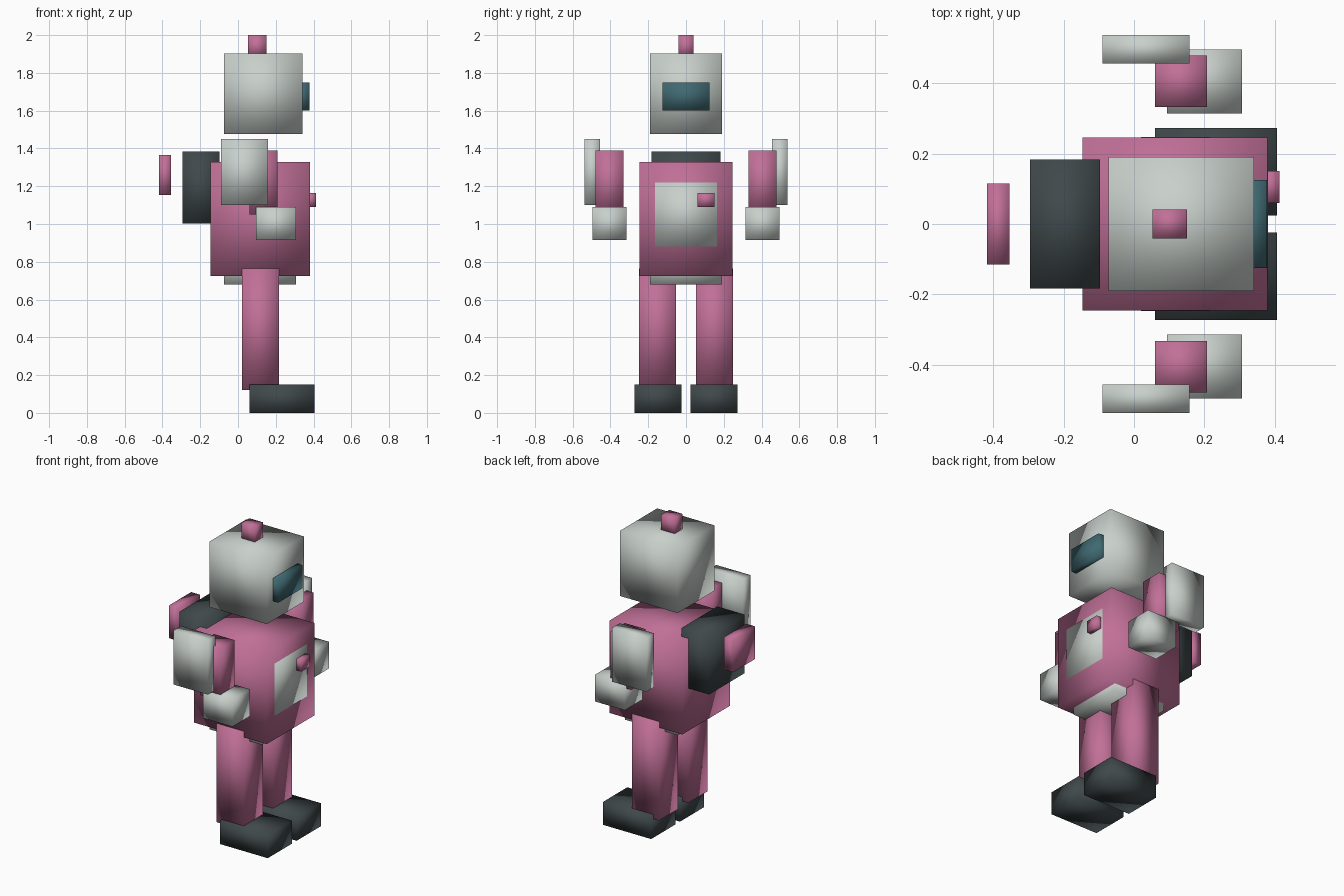
import bpy, bmesh
from mathutils import Vector

if "Cube" in bpy.data.objects:
    bpy.data.objects.remove(bpy.data.objects["Cube"])


def material(name, rgb):
    mat = bpy.data.materials.new(name)
    mat.diffuse_color = (*rgb, 1.0)
    mat.use_nodes = True
    mat.node_tree.nodes["Principled BSDF"].inputs["Base Color"].default_value = mat.diffuse_color
    return mat


PINK = material("pink", (0.53, 0.16, 0.31))
PALE = material("pale_grey", (0.58, 0.63, 0.60))
DARK = material("charcoal", (0.05, 0.065, 0.07))
TEAL = material("teal", (0.05, 0.14, 0.165))


def box(name, x, y, z, mat):
    """Softly shaded box from (min, max) ranges on each axis."""
    lo, hi = Vector((x[0], y[0], z[0])), Vector((x[1], y[1], z[1]))
    centre = (lo + hi) / 2
    bm = bmesh.new()
    bmesh.ops.create_cube(bm, size=1)
    bmesh.ops.scale(bm, vec=hi - lo, verts=bm.verts)
    for face in bm.faces:
        face.smooth = True
    mesh = bpy.data.meshes.new(name)
    bm.to_mesh(mesh)
    bm.free()
    mesh.materials.append(mat)
    obj = bpy.data.objects.new(name, mesh)
    obj.location = centre
    bpy.context.collection.objects.link(obj)
    return obj


def pair(name, x, y, z, mat):
    """The same box on both sides of the body."""
    box(name + "_left", x, y, z, mat)
    box(name + "_right", x, (-y[1], -y[0]), z, mat)


# Head, visor and antenna (the robot looks along +x)
box("head", (-0.073, 0.341), (-0.19, 0.19), (1.476, 1.902), PALE)
box("visor", (0.30, 0.378), (-0.125, 0.125), (1.60, 1.75), TEAL)
box("antenna", (0.053, 0.15), (-0.041, 0.041), (1.88, 2.0), PINK)

# Torso, chest panel, button and pelvis
box("torso", (-0.146, 0.38), (-0.246, 0.246), (0.726, 1.327), PINK)
box("chest_panel", (0.31, 0.381), (-0.165, 0.165), (0.88, 1.22), PALE)
box("chest_button", (0.36, 0.414), (0.06, 0.151), (1.09, 1.165), PINK)
box("pelvis", (-0.073, 0.306), (-0.19, 0.19), (0.68, 0.83), PALE)

# Backpack and its rear plate
box("backpack", (-0.295, -0.097), (-0.183, 0.183), (1.002, 1.383), DARK)
box("backpack_plate", (-0.418, -0.354), (-0.115, 0.115), (1.153, 1.365), PINK)

# Arms
pair("arm", (0.06, 0.208), (0.332, 0.479), (1.05, 1.39), PINK)
pair("hand", (0.094, 0.307), (0.314, 0.496), (0.915, 1.09), PALE)
pair("shoulder_plate", (-0.09, 0.158), (0.456, 0.537), (1.10, 1.45), PALE)

# Legs and feet
pair("leg", (0.02, 0.216), (0.052, 0.248), (0.122, 0.765), PINK)
pair("foot", (0.06, 0.406), (0.024, 0.273), (0.0, 0.15), DARK)
